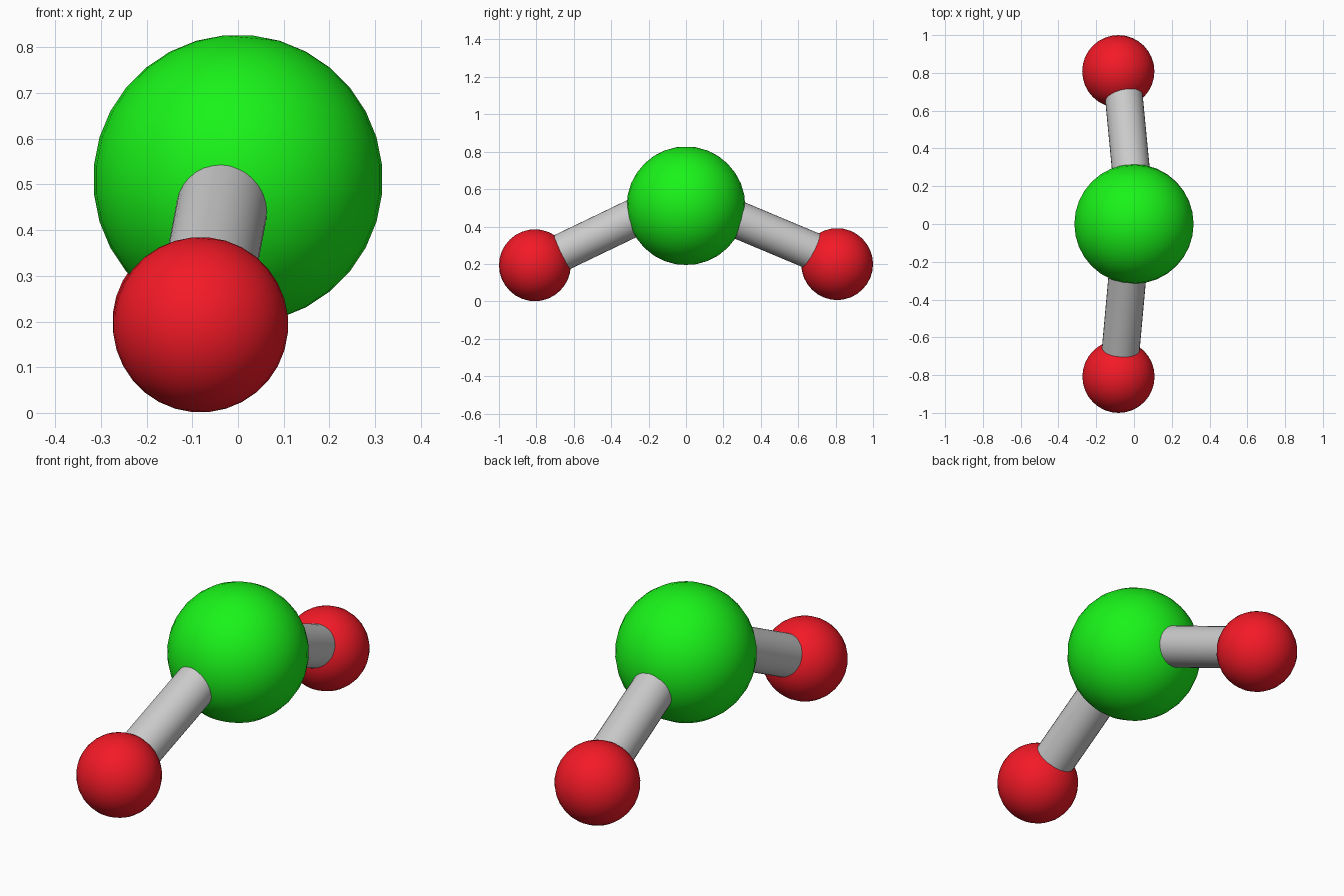
import bpy, math
from mathutils import Vector

if "Cube" in bpy.data.objects:
    bpy.data.objects.remove(bpy.data.objects["Cube"])


def material(name, color):
    m = bpy.data.materials.new(name)
    m.diffuse_color = color
    m.use_nodes = True
    m.node_tree.nodes["Principled BSDF"].inputs["Base Color"].default_value = m.diffuse_color
    return m


def smooth(ob):
    bpy.ops.object.shade_smooth_by_angle(angle=math.radians(35))


def ball(name, center, radius, mat):
    bpy.ops.mesh.primitive_uv_sphere_add(segments=32, ring_count=16, radius=radius,
                                         location=center, rotation=(0, math.radians(5.6), 0))
    ob = bpy.context.object
    ob.name = name
    ob.data.materials.append(mat)
    smooth(ob)


def rod(name, start, end, radius):
    a, b = Vector(start), Vector(end)
    d = b - a
    bpy.ops.mesh.primitive_cylinder_add(vertices=32, radius=radius, depth=d.length,
                                        location=(a + b) / 2)
    ob = bpy.context.object
    ob.name = name
    ob.rotation_euler = d.to_track_quat('Z', 'Y').to_euler()
    smooth(ob)


green = material("green", (0.01, 0.9, 0.01, 1))
red = material("red", (0.9, 0.01, 0.02, 1))

# Large centre ball
ball("centre_ball", (0, 0, 0.511), 0.317, green)

# Small outer balls
ball("front_ball", (-0.082, -0.808, 0.193), 0.192, red)
ball("back_ball", (-0.083, 0.808, 0.199), 0.192, red)

# Connecting rods, sunk into the balls
rod("front_rod", (-0.028, -0.2, 0.485), (-0.079, -0.76, 0.216), 0.1)
rod("back_rod", (-0.008, 0.2, 0.469), (-0.062, 0.76, 0.234), 0.1)
